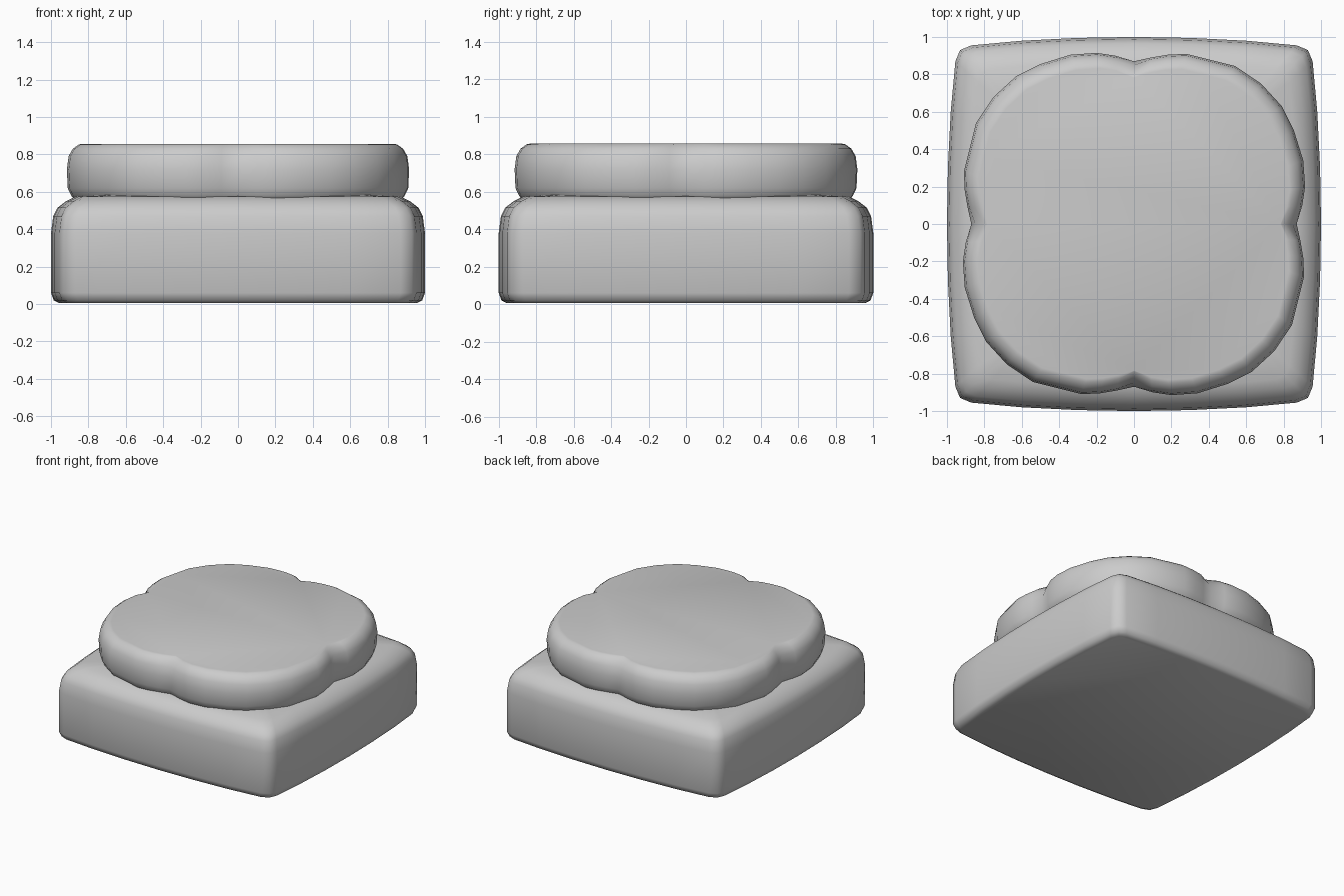
import bpy, bmesh, math

cube = bpy.data.objects.get("Cube")
if cube:
    bpy.data.objects.remove(cube, do_unlink=True)

grey = bpy.data.materials.new("plain_grey")
grey.use_nodes = True
grey.diffuse_color = (0.6, 0.6, 0.6, 1)
grey.node_tree.nodes["Principled BSDF"].inputs["Base Color"].default_value = (0.6, 0.6, 0.6, 1)


def four_way(quarter):
    """Repeat a quarter outline around the z axis."""
    points = []
    for turn in range(4):
        c, s = [(1, 0), (0, 1), (-1, 0), (0, -1)][turn]
        points += [(x * c - y * s, x * s + y * c) for x, y in quarter]
    return points


def loft(name, rings, angle):
    """Skin a stack of (outline, z) rings and cap both ends."""
    bm = bmesh.new()
    loops = [[bm.verts.new((x, y, z)) for x, y in outline] for outline, z in rings]
    n = len(loops[0])
    for low, high in zip(loops, loops[1:]):
        for i in range(n):
            j = (i + 1) % n
            bm.faces.new((low[i], low[j], high[j], high[i]))
    bm.faces.new(loops[0][::-1])
    bm.faces.new(loops[-1])
    mesh = bpy.data.meshes.new(name)
    bm.to_mesh(mesh)
    bm.free()
    mesh.materials.append(grey)
    obj = bpy.data.objects.new(name, mesh)
    bpy.context.collection.objects.link(obj)
    bpy.ops.object.select_all(action="DESELECT")
    obj.select_set(True)
    bpy.context.view_layer.objects.active = obj
    bpy.ops.object.shade_smooth_by_angle(angle=math.radians(angle))
    return obj


# Square base: bulging sides, clipped corners, sloping shoulder
base_outline = four_way([(1, 0), (0.995, 0.3), (0.98, 0.6), (0.955, 0.87), (0.93, 0.93),
                         (0.87, 0.955), (0.6, 0.98), (0.3, 0.995)])
base_profile = [(0.955, 0.005), (0.985, 0.02), (1, 0.06), (1, 0.38), (0.988, 0.47),
                (0.965, 0.515), (0.92, 0.55), (0.87, 0.575), (0.7, 0.585)]
loft("base", [([(x * s, y * s) for x, y in base_outline], z) for s, z in base_profile], 50)

# Four-lobed cushion with a pinch in the middle of each side
lobe = [(0.87, 0), (0.9, 0.1), (0.915, 0.2), (0.905, 0.34), (0.855, 0.5), (0.79, 0.63),
        (0.68, 0.75), (0.54, 0.845), (0.4, 0.88), (0.28, 0.91), (0.18, 0.905), (0.09, 0.89)]
cushion_outline = four_way(lobe)


def cushion_ring(scale, pinch):
    ring = []
    for i, (x, y) in enumerate(cushion_outline):
        s = scale - (pinch if i % len(lobe) == 0 else 0)
        ring.append((x * s, y * s))
    return ring


cushion_profile = [(0.95, 0, 0.55), (0.975, 0, 0.58), (0.995, 0, 0.62), (1, 0, 0.72),
                   (0.99, 0.015, 0.79), (0.965, 0.03, 0.83), (0.93, 0.025, 0.853),
                   (0.91, 0.01, 0.857)]
loft("cushion", [(cushion_ring(s, p), z) for s, p, z in cushion_profile], 60)
